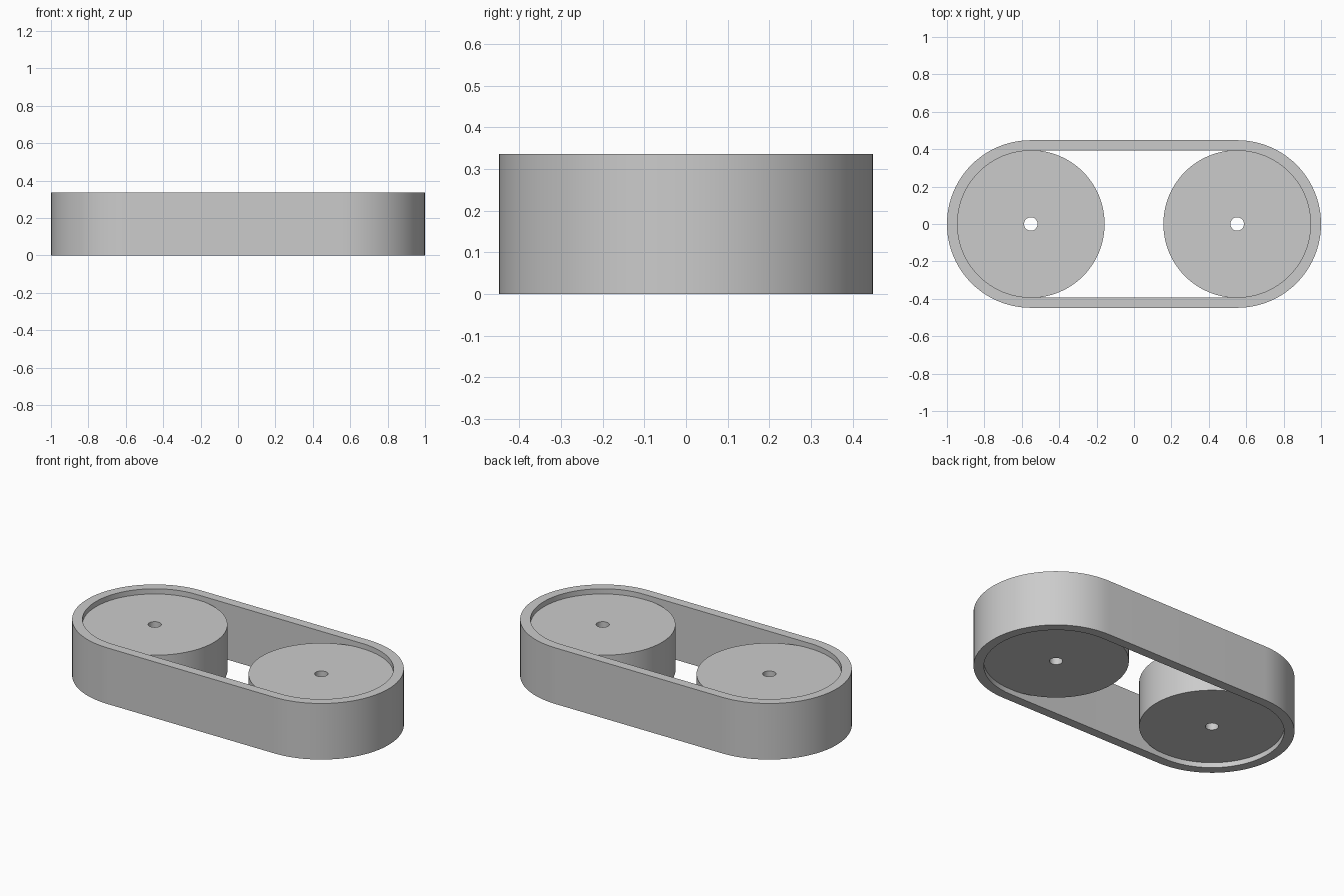
import bpy, bmesh, math

if "Cube" in bpy.data.objects:
    bpy.data.objects.remove(bpy.data.objects["Cube"])

CX, R_OUT, R_IN = 0.552, 0.448, 0.392      # axle offset, belt radii
H, RECESS = 0.336, 0.031                   # belt height, pulley inset
R_PULLEY, R_HOLE = 0.395, 0.036

grey = bpy.data.materials.new("plain grey")
grey.diffuse_color = (0.6, 0.6, 0.6, 1)
grey.use_nodes = True
grey.node_tree.nodes["Principled BSDF"].inputs["Base Color"].default_value = grey.diffuse_color


def circle(cx, r, n=96):
    return [(cx + r * math.cos(2 * math.pi * i / n),
             r * math.sin(2 * math.pi * i / n)) for i in range(n)]


def stadium(r, n=48):
    pts = []
    for cx, start in ((CX, -math.pi / 2), (-CX, math.pi / 2)):
        for i in range(n + 1):
            a = start + math.pi * i / n
            pts.append((cx + r * math.cos(a), r * math.sin(a)))
    return pts


def ring_solid(name, outer, inner, z0, z1):
    """Solid between two matching outlines, open through the middle."""
    bm = bmesh.new()
    loops = [[bm.verts.new((x, y, z)) for x, y in pts]
             for pts, z in ((outer, z0), (outer, z1), (inner, z1), (inner, z0))]
    n = len(outer)
    for k in range(4):
        a, b = loops[k], loops[(k + 1) % 4]
        for i in range(n):
            j = (i + 1) % n
            bm.faces.new((a[i], a[j], b[j], b[i]))
    bmesh.ops.recalc_face_normals(bm, faces=bm.faces)
    mesh = bpy.data.meshes.new(name)
    bm.to_mesh(mesh)
    bm.free()
    mesh.materials.append(grey)
    obj = bpy.data.objects.new(name, mesh)
    bpy.context.collection.objects.link(obj)
    bpy.ops.object.select_all(action='DESELECT')
    obj.select_set(True)
    bpy.context.view_layer.objects.active = obj
    bpy.ops.object.shade_smooth_by_angle(angle=math.radians(30))
    return obj


# Belt wrapped around both pulleys
ring_solid("belt", stadium(R_OUT), stadium(R_IN), 0, H)

# Two drum pulleys with axle holes, inset from the belt edges
for name, cx in (("left_pulley", -CX), ("right_pulley", CX)):
    ring_solid(name, circle(cx, R_PULLEY), circle(cx, R_HOLE), RECESS, H - RECESS)
